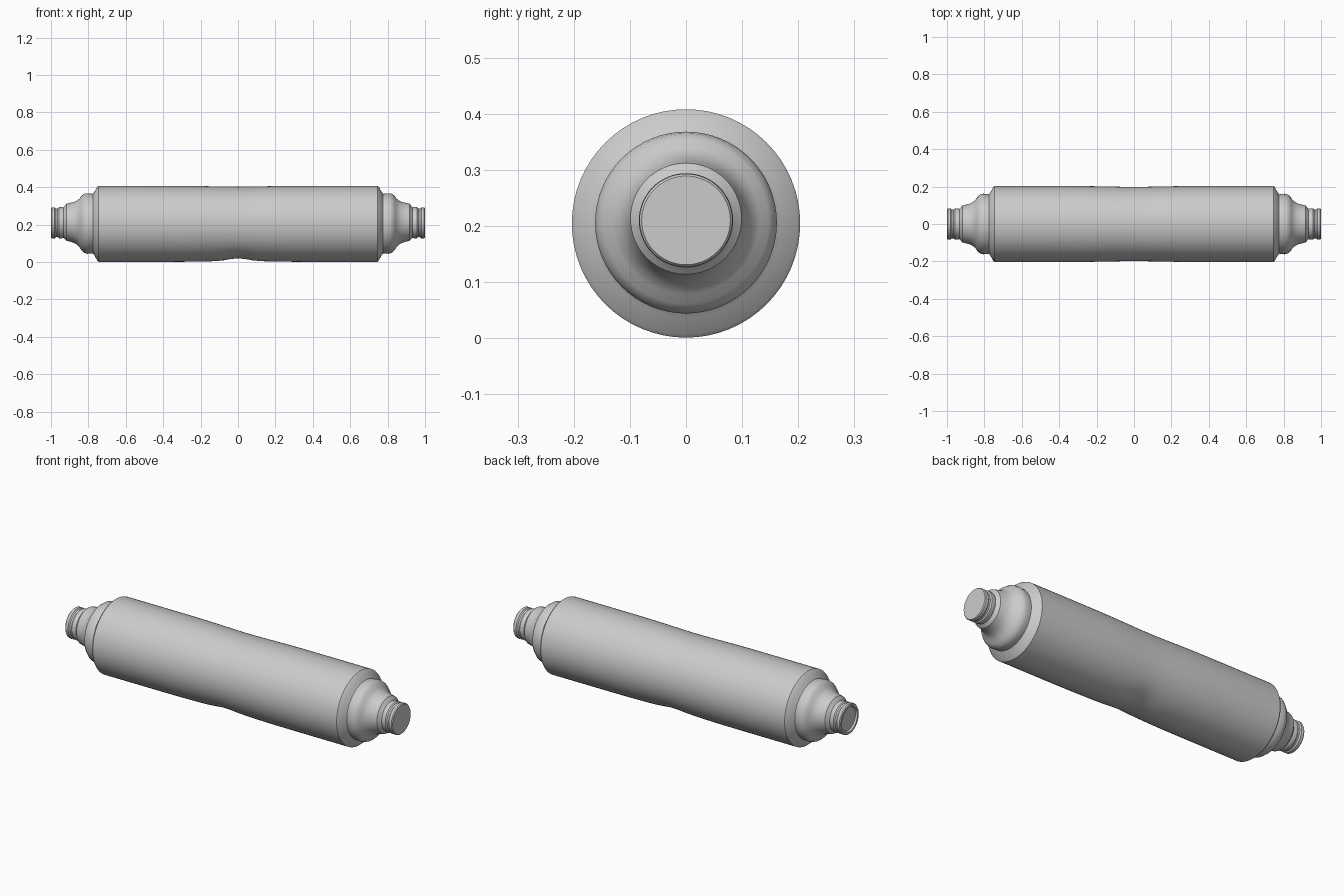
import bpy, bmesh, math

if "Cube" in bpy.data.objects:
    bpy.data.objects.remove(bpy.data.objects["Cube"])

SIDES = 64


def lathe(name, profile, cap_end=False, dent=0.0):
    """Revolve (x, radius, centre z) stations about the x direction."""
    bm = bmesh.new()
    rings = []
    for x, r, zc in profile:
        ring = []
        for i in range(SIDES):
            a = 2 * math.pi * i / SIDES
            y, z = r * math.cos(a), r * math.sin(a)
            # shallow hollow under the middle of the body
            if dent and z < 0:
                z += dent * math.exp(-(x / 0.07) ** 2) * (z / r) ** 4
            ring.append(bm.verts.new((x, y, zc + z)))
        rings.append(ring)
    for a, b in zip(rings, rings[1:]):
        for i in range(SIDES):
            j = (i + 1) % SIDES
            bm.faces.new((a[i], a[j], b[j], b[i]))
    if cap_end:
        bm.faces.new(rings[-1])
    bmesh.ops.recalc_face_normals(bm, faces=bm.faces)
    # outward check: an open tube may be flipped by the recalculation
    bm.faces.ensure_lookup_table()
    f = bm.faces[0]
    c = f.calc_center_median()
    if f.normal.y * c.y + f.normal.z * (c.z - profile[0][2]) < 0:
        bmesh.ops.reverse_faces(bm, faces=bm.faces)
    mesh = bpy.data.meshes.new(name)
    bm.to_mesh(mesh)
    bm.free()
    obj = bpy.data.objects.new(name, mesh)
    bpy.context.collection.objects.link(obj)
    bpy.ops.object.select_all(action='DESELECT')
    obj.select_set(True)
    bpy.context.view_layer.objects.active = obj
    bpy.ops.object.shade_smooth_by_angle(angle=math.radians(32))
    return obj


# Long roller body with a slight waist
body = []
for k in range(41):
    x = -0.745 + 1.49 * k / 40
    body.append((x, 0.2035 - 0.005 * math.exp(-(x / 0.2) ** 2), 0.2045))
lathe("roller_body", body, dent=0.014)

# Stepped end fittings: shoulder, collar, flared neck, grooved tip
FITTING = [
    (0.745, 0.2035, 0.2045), (0.752, 0.198, 0.205), (0.768, 0.169, 0.206),
    (0.776, 0.159, 0.206), (0.786, 0.160, 0.206), (0.805, 0.162, 0.206),
    (0.822, 0.158, 0.207), (0.836, 0.147, 0.208), (0.846, 0.131, 0.209),
    (0.862, 0.117, 0.211), (0.880, 0.108, 0.212), (0.900, 0.103, 0.213),
    (0.918, 0.099, 0.213), (0.927, 0.088, 0.212), (0.934, 0.081, 0.211),
    (0.944, 0.084, 0.210), (0.958, 0.083, 0.210), (0.964, 0.077, 0.210),
    (0.974, 0.077, 0.210), (0.980, 0.083, 0.210), (0.995, 0.083, 0.210),
    (1.000, 0.079, 0.210),
]
lathe("right_end_fitting", FITTING, cap_end=True)
# Left tip carries a shallow recess
left = [(-x, r, z) for x, r, z in FITTING]
left += [(-1.0, 0.068, 0.21), (-0.990, 0.064, 0.21)]
lathe("left_end_fitting", left, cap_end=True)
